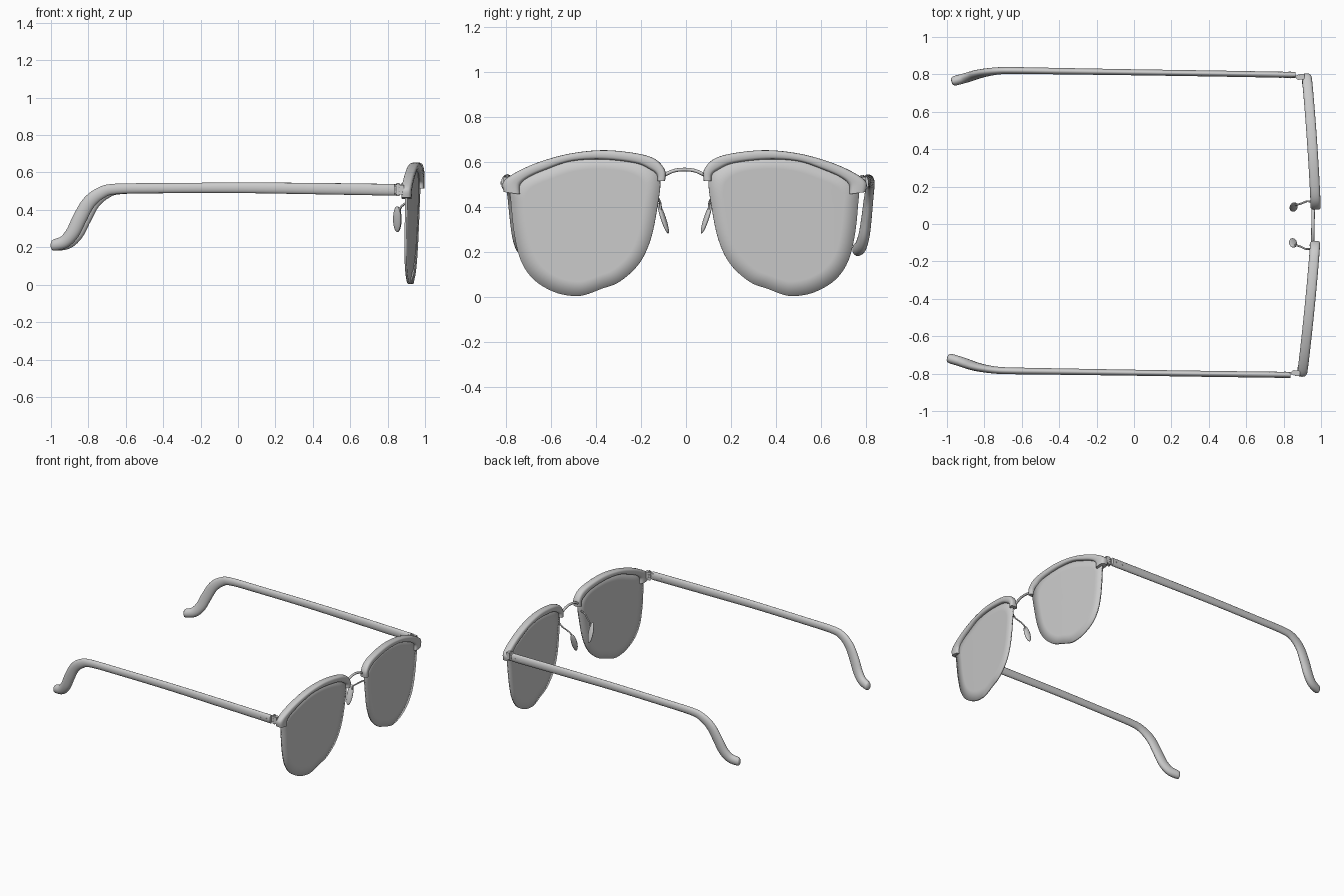
import bpy, bmesh, math
from mathutils import Vector, Matrix

if "Cube" in bpy.data.objects:
    bpy.data.objects.remove(bpy.data.objects["Cube"])

TURN, SHIFT = -0.0154, 0.008   # the whole model sits slightly turned


def front_x(y, z):
    """Wrap and tilt of the front of the glasses."""
    y = abs(y)
    return 0.975 - 0.07 * y - 0.012 * y * y + 0.03 * (z - 0.5)


def smooth_path(pts, n, closed=False):
    """Catmull-Rom through points of any dimension."""
    pts = [Vector(p) for p in pts]
    c = len(pts)
    get = (lambda i: pts[i % c]) if closed else (lambda i: pts[max(0, min(c - 1, i))])
    out = []
    for i in range(c if closed else c - 1):
        a, b, d, e = get(i - 1), get(i), get(i + 1), get(i + 2)
        for k in range(n):
            t = k / n
            out.append(0.5 * (2 * b + (d - a) * t + (2 * a - 5 * b + 4 * d - e) * t * t
                              + (3 * b - a - 3 * d + e) * t ** 3))
    if not closed:
        out.append(pts[-1])
    return out


def finish(name, bm, mirror=True, angle=40):
    bmesh.ops.recalc_face_normals(bm, faces=bm.faces)
    me = bpy.data.meshes.new(name)
    bm.to_mesh(me)
    bm.free()
    ob = bpy.data.objects.new(name, me)
    bpy.context.collection.objects.link(ob)
    ob.location.y = SHIFT
    ob.rotation_euler.z = TURN
    bpy.ops.object.select_all(action='DESELECT')
    ob.select_set(True)
    bpy.context.view_layer.objects.active = ob
    bpy.ops.object.shade_smooth_by_angle(angle=math.radians(angle))
    if mirror:
        m = ob.modifiers.new("mirror", 'MIRROR')
        m.use_axis = (False, True, False)
        m.use_clip = False
        m.use_mirror_merge = False
    return ob


def loft(name, rings, mirror=True):
    bm = bmesh.new()
    vs = [[bm.verts.new(p) for p in r] for r in rings]
    n = len(vs[0])
    for a, b in zip(vs, vs[1:]):
        for j in range(n):
            bm.faces.new((a[j], a[(j + 1) % n], b[(j + 1) % n], b[j]))
    bm.faces.new(vs[0][::-1])
    bm.faces.new(vs[-1])
    return finish(name, bm, mirror)


def sweep(name, path, ref, sides=16, mirror=True):
    """Elliptic tube; each path point is x, y, z, half width, half height."""
    rings = []
    for i, q in enumerate(path):
        a, b = path[max(0, i - 1)], path[min(len(path) - 1, i + 1)]
        t = (Vector(b[:3]) - Vector(a[:3])).normalized()
        u = (Vector(ref) - t * t.dot(Vector(ref))).normalized()
        v = t.cross(u)
        rings.append([Vector(q[:3]) + u * q[3] * math.cos(w) + v * q[4] * math.sin(w)
                      for w in (2 * math.pi * k / sides for k in range(sides))])
    return loft(name, rings, mirror)


# lenses: curved discs made of concentric rings
outline = smooth_path([(.108, .515), (.119, .41), (.15, .258), (.203, .147), (.29, .067),
                       (.37, .036), (.44, .010), (.495, .004), (.58, .022), (.67, .076),
                       (.728, .16), (.758, .28), (.772, .413), (.774, .48), (.735, .53),
                       (.63, .575), (.51, .615), (.37, .63), (.22, .615), (.135, .575)], 5, True)
mid = Vector((.44, .33))
bm = bmesh.new()
rings = []
for s in (1, .8, .6, .4, .2):
    pts = [mid + (p - mid) * s for p in outline]
    rings.append([bm.verts.new((front_x(*p), p.x, p.y)) for p in pts])
n = len(outline)
for a, b in zip(rings, rings[1:]):
    for j in range(n):
        bm.faces.new((a[j], a[(j + 1) % n], b[(j + 1) % n], b[j]))
hub = bm.verts.new((front_x(*mid), mid.x, mid.y))
for j in range(n):
    bm.faces.new((rings[-1][j], rings[-1][(j + 1) % n], hub))
lens = finish("lenses", bm)
sol = lens.modifiers.new("thickness", 'SOLIDIFY')
sol.thickness, sol.offset = 0.012, 0

# browline frames: loft between an upper and a lower edge (y, z, y, z)
edges = [(.086, .515, .120, .515), (.087, .565, .124, .545), (.133, .615, .153, .567),
         (.226, .641, .218, .595), (.368, .653, .368, .612), (.515, .637, .508, .603),
         (.648, .600, .618, .566), (.748, .556, .693, .533), (.807, .513, .731, .500),
         (.806, .467, .733, .457)]
rings = []
for e in smooth_path(edges, 6):
    o, i = Vector((e[0], e[1])), Vector((e[2], e[3]))
    ring = []
    for k in range(20):
        w = 2 * math.pi * k / 20
        c, s = math.cos(w), math.sin(w)
        c, s = math.copysign(abs(c) ** .65, c), math.copysign(abs(s) ** .65, s)
        p = (o + i) / 2 + (o - i) / 2 * c
        ring.append((front_x(p.x, p.y) + 0.027 * s, p.x, p.y))
    rings.append(ring)
loft("brow_frames", rings)

# bridge
bridge = [(.957, -.115, .525), (.957, -.085, .545), (.957, -.045, .562), (.957, 0, .567),
          (.957, .045, .562), (.957, .085, .545), (.957, .115, .525)]
sweep("bridge", [(*p, .009, .008) for p in smooth_path(bridge, 4)], (1, 0, 0), 12, False)

# temples with curved ear tips
temple = [(.850, .802, .507, .016, .031), (.40, .803, .514, .016, .030),
          (0, .803, .518, .016, .028), (-.40, .803, .516, .017, .027),
          (-.64, .803, .512, .018, .028), (-.72, .801, .491, .019, .032),
          (-.786, .793, .438, .021, .036), (-.835, .783, .353, .023, .038),
          (-.872, .772, .278, .025, .037), (-.915, .758, .230, .026, .034),
          (-.965, .744, .213, .026, .031), (-.980, .740, .212, .022, .027),
          (-.987, .738, .212, .013, .016)]
sweep("temples", smooth_path(temple, 5), (0, 1, 0), 20)

# nose pad wires
wire = [(.955, .122, .475), (.925, .128, .456), (.895, .116, .435),
        (.868, .108, .410), (.862, .108, .365)]
sweep("pad_wires", [(*p, .005, .005) for p in smooth_path(wire, 5)], (0, 1, 0), 10)

# nose pads
bm = bmesh.new()
bmesh.ops.create_uvsphere(bm, u_segments=20, v_segments=12, radius=1)
bm.transform(Matrix.Translation((.852, .096, .350)) @ Matrix.Rotation(-.32, 4, 'X')
             @ Matrix.Rotation(.25, 4, 'Z') @ Matrix.Diagonal((.022, .011, .072, 1)))
finish("nose_pads", bm, angle=60)

# hinges: frame block, temple plate and stacked barrels
bm = bmesh.new()
for loc, size in (((.886, .792, .508), (.026, .030, .050)),
                  ((.850, .794, .508), (.030, .012, .040))):
    bmesh.ops.create_cube(bm, size=1, matrix=Matrix.Translation(loc) @ Matrix.Diagonal((*size, 1)))
for z in (.489, .508, .527):
    bmesh.ops.create_cone(bm, cap_ends=True, segments=16, radius1=.014, radius2=.014,
                          depth=.016, matrix=Matrix.Translation((.868, .790, z)))
bmesh.ops.create_cone(bm, cap_ends=True, segments=12, radius1=.007, radius2=.007,
                      depth=.07, matrix=Matrix.Translation((.868, .790, .508)))
finish("hinges", bm)

# rivets on the temples
bm = bmesh.new()
for x in (.77, .82):
    bmesh.ops.create_cone(bm, cap_ends=True, segments=12, radius1=.006, radius2=.006, depth=.036,
                          matrix=Matrix.Translation((x, .802, .507)) @ Matrix.Rotation(math.pi / 2, 4, 'X'))
finish("rivets", bm)
